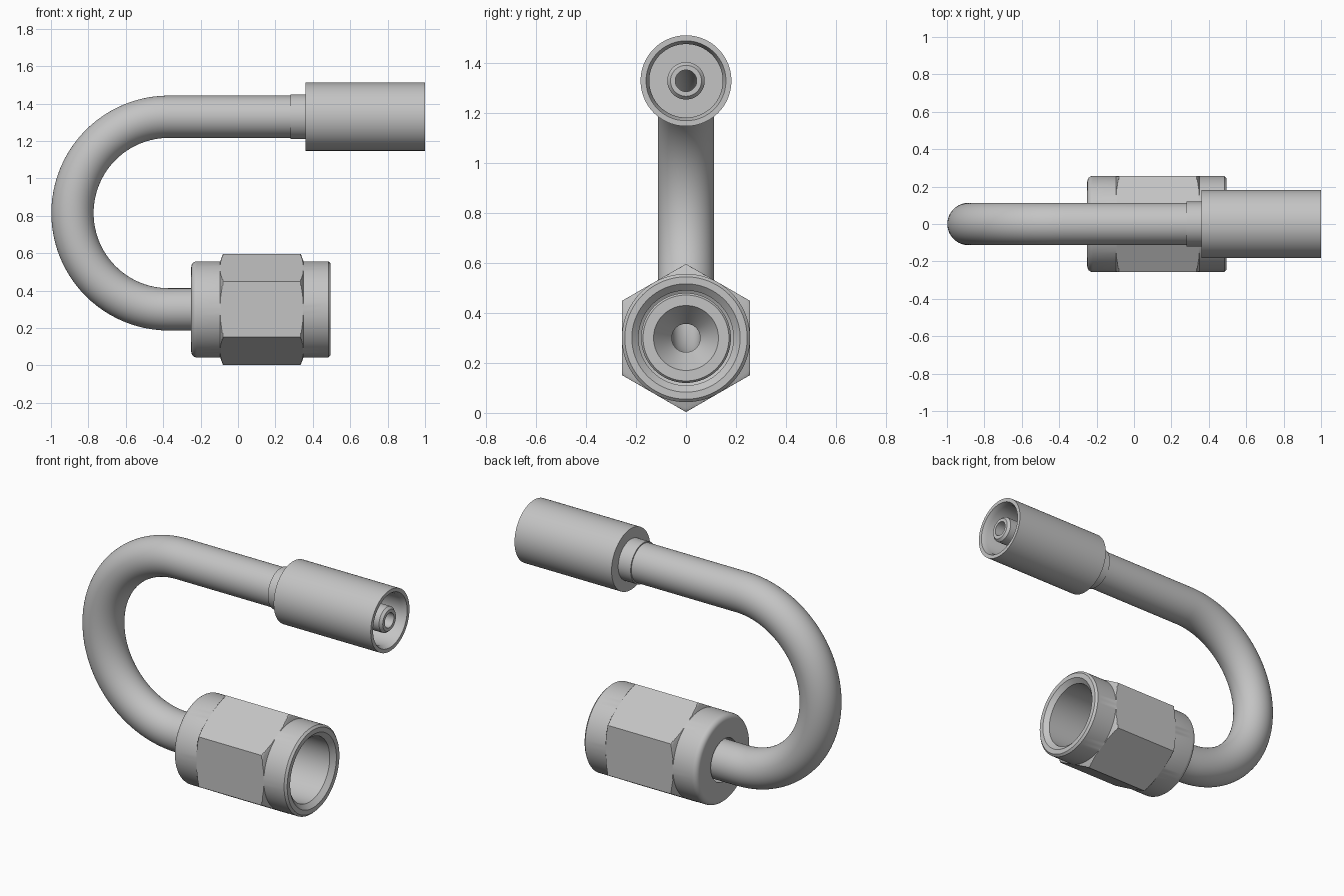
import bpy
import bmesh
from math import sin, cos, pi, radians
from mathutils import Vector

cube = bpy.data.objects.get("Cube")
if cube:
    bpy.data.objects.remove(cube, do_unlink=True)

SEGS = 96
LOW, HIGH = 0.30, 1.33          # heights of the two straight axes
BEND_X = -0.37                  # centre of the U bend
BEND_R = (HIGH - LOW) / 2

metal = bpy.data.materials.new("grey metal")
metal.use_nodes = True
GREY = (0.55, 0.55, 0.55, 1)
metal.diffuse_color = GREY
metal.node_tree.nodes["Principled BSDF"].inputs["Base Color"].default_value = GREY


def skin(name, rings):
    """Join a closed loop of rings into one solid ring-shaped surface."""
    bm = bmesh.new()
    loops = [[bm.verts.new(p) for p in ring] for ring in rings]
    for a, b in zip(loops, loops[1:] + loops[:1]):
        for i in range(len(a)):
            j = (i + 1) % len(a)
            bm.faces.new((a[i], a[j], b[j], b[i]))
    bmesh.ops.recalc_face_normals(bm, faces=bm.faces)
    mesh = bpy.data.meshes.new(name)
    bm.to_mesh(mesh)
    bm.free()
    mesh.materials.append(metal)
    obj = bpy.data.objects.new(name, mesh)
    bpy.context.collection.objects.link(obj)
    bpy.ops.object.select_all(action='DESELECT')
    obj.select_set(True)
    bpy.context.view_layer.objects.active = obj
    bpy.ops.object.shade_smooth_by_angle(angle=radians(28))
    return obj


def ring(centre, up, r, limit=None):
    """Circle around the path, optionally clipped by a radius rule."""
    pts = []
    for i in range(SEGS):
        t = 2 * pi * i / SEGS
        rad = min(r, limit(t)) if limit else r
        pts.append(centre + rad * (cos(t) * up + sin(t) * Vector((0, 1, 0))))
    return pts


def lathe(name, z, profile, limit=None):
    """Turn a closed (x, radius) outline around a horizontal axis."""
    up = Vector((0, 0, 1))
    return skin(name, [ring(Vector((x, 0, z)), up, r, limit) for x, r in profile])


# Bent hollow tube
def tube_path(start, end):
    frames = [(Vector((start, 0, LOW)), Vector((0, 0, -1)))]
    steps = 48
    for i in range(steps + 1):
        a = pi * i / steps
        out = Vector((-sin(a), 0, -cos(a)))
        frames.append((Vector((BEND_X, 0, LOW + BEND_R)) + out * BEND_R, out))
    frames.append((Vector((end, 0, HIGH)), Vector((0, 0, 1))))
    return frames


path = tube_path(0.02, 0.44)
skin("bent_tube",
     [ring(c, u, 0.113) for c, u in path] +
     [ring(c, u, 0.057) for c, u in reversed(path)])


# Swivel nut: turned body clipped by a hexagon, corners at top and bottom
def hexagon(t):
    return 0.257 / cos((t % (pi / 3)) - pi / 6)


STEPS = 6
corner = [(0.015 * i / STEPS, 0.257 + 0.042 * i / STEPS) for i in range(STEPS + 1)]
fillet = [(-0.22 - 0.03 * cos(a), 0.227 + 0.03 * sin(a))
          for a in (pi / 2 * i / STEPS for i in range(STEPS + 1))]
nut = ([(-0.25, 0.125)] + fillet +
       [(-0.095 + x, r) for x, r in corner] +
       [(0.35 - x, r) for x, r in reversed(corner)] +
       [(0.483, 0.257), (0.495, 0.245), (0.495, 0.217), (0.47, 0.19),
        (0.04, 0.19), (0.0, 0.125)])
lathe("swivel_nut", LOW, nut, hexagon)

# Flared seat inside the nut
lathe("flared_seat", LOW, [(-0.02, 0.113), (0.05, 0.18), (0.13, 0.18),
                           (0.14, 0.172), (0.14, 0.13), (0.04, 0.057),
                           (-0.02, 0.057)])

# Hose end: collar, crimp sleeve and inner nipple
lathe("collar", HIGH, [(0.28, 0.1), (0.28, 0.12), (0.38, 0.12), (0.38, 0.1)])
lathe("crimp_sleeve", HIGH, [(0.362, 0.1), (0.362, 0.182), (1.0, 0.182),
                             (1.0, 0.16), (0.97, 0.147), (0.44, 0.147),
                             (0.44, 0.1)])
lathe("hose_nipple", HIGH, [(0.42, 0.043), (0.42, 0.075), (0.98, 0.075),
                            (0.995, 0.062), (0.995, 0.043)])
